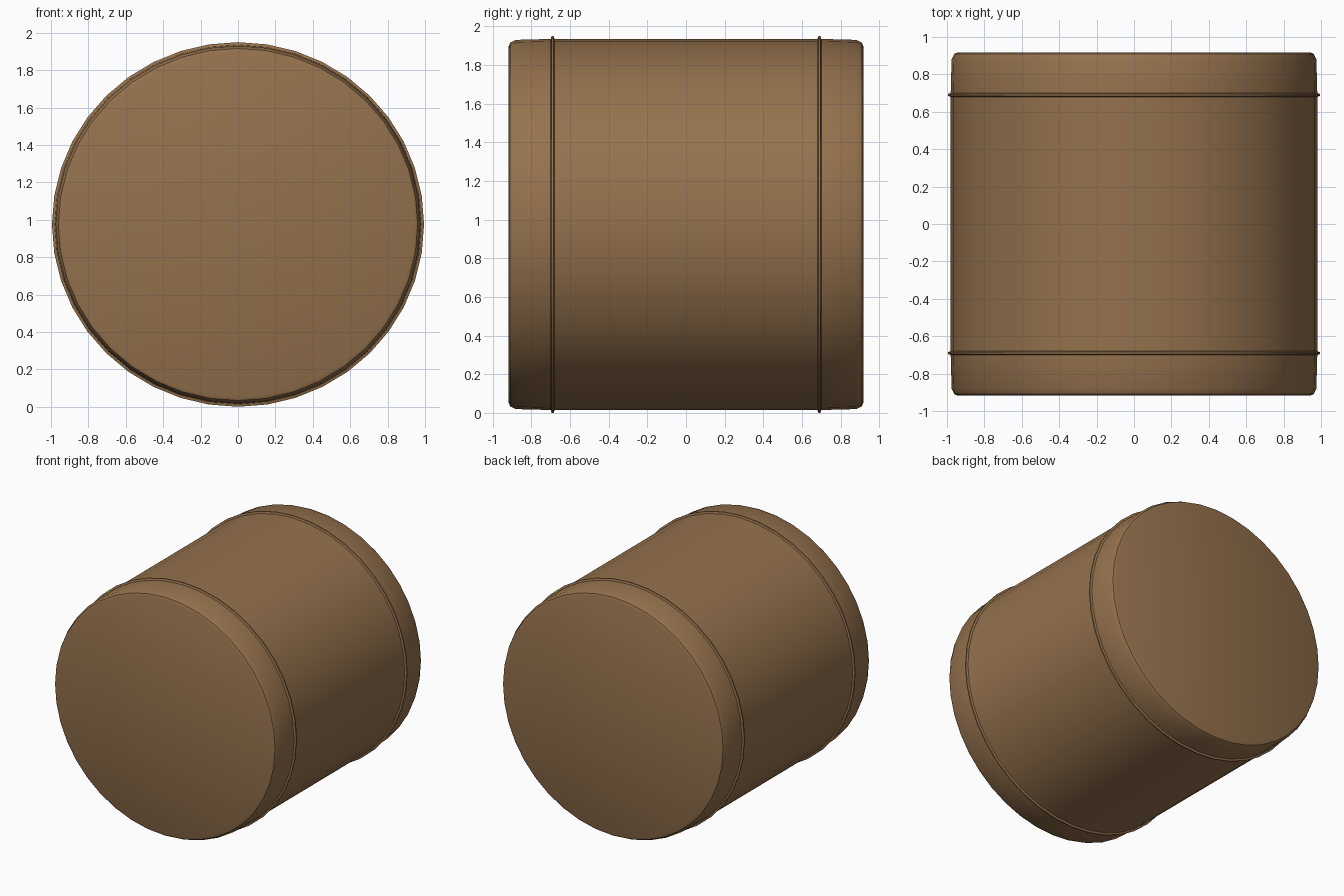
import bpy, math

if "Cube" in bpy.data.objects:
    bpy.data.objects.remove(bpy.data.objects["Cube"])

RX, RZ, CZ, SIDES = 0.985, 0.965, 0.975, 40

wood = bpy.data.materials.new("warm brown")
wood.diffuse_color = (0.30, 0.168, 0.075, 1)
wood.use_nodes = True
wood.node_tree.nodes["Principled BSDF"].inputs["Base Color"].default_value = wood.diffuse_color


def lathe(name, profile, cap_start=False, cap_end=False):
    """Sweep (y, radius scale) points round the y axis, optionally closing the ends."""
    verts, faces = [], []
    for y, s in profile:
        for i in range(SIDES):
            a = 2 * math.pi * i / SIDES
            verts.append((RX * s * math.cos(a), y, CZ + RZ * s * math.sin(a)))
    for k in range(len(profile) - 1):
        for i in range(SIDES):
            j = (i + 1) % SIDES
            a, b = k * SIDES, (k + 1) * SIDES
            faces.append((a + i, a + j, b + j, b + i))
    if cap_start:
        faces.append(tuple(reversed(range(SIDES))))
    if cap_end:
        n = (len(profile) - 1) * SIDES
        faces.append(tuple(range(n, n + SIDES)))
    me = bpy.data.meshes.new(name)
    me.from_pydata(verts, [], faces)
    # outward facing normals
    import bmesh
    bm = bmesh.new()
    bm.from_mesh(me)
    for f in bm.faces:
        c = f.calc_center_median()
        n = f.normal
        radial = n.x * c.x + n.z * (c.z - CZ)
        if radial + n.y * c.y < 0:
            f.normal_flip()
    bm.to_mesh(me)
    bm.free()
    me.materials.append(wood)
    ob = bpy.data.objects.new(name, me)
    bpy.context.collection.objects.link(ob)
    bpy.ops.object.select_all(action='DESELECT')
    ob.select_set(True)
    bpy.context.view_layer.objects.active = ob
    bpy.ops.object.shade_smooth_by_angle(angle=math.radians(30))
    return ob


# Drum wall between the two seams
lathe("drum_wall", [(-0.68, 0.995), (0.68, 0.995)])

for name, s in (("front", -1), ("back", 1)):
    # End section with softened rim and flat disc
    lathe(name + "_end", [(s * 0.70, 0.995), (s * 0.88, 0.99),
                          (s * 0.91, 0.975), (s * 0.918, 0.955)], cap_end=True)
    # Thin raised seam hoop
    lathe(name + "_hoop", [(s * 0.68, 0.995), (s * 0.685, 1.01),
                           (s * 0.695, 1.01), (s * 0.70, 0.995)])
